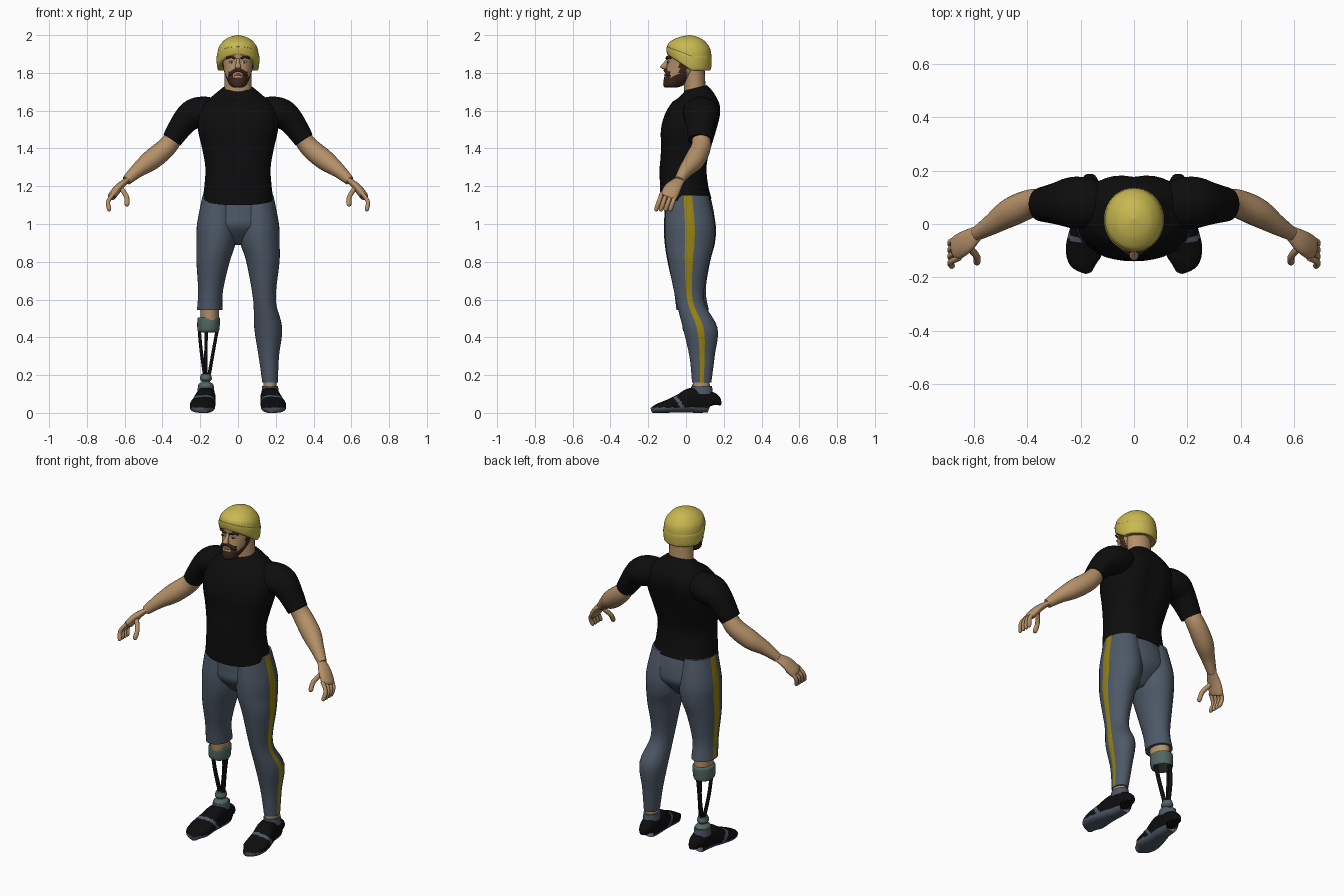
import bpy
import bmesh
import math
from mathutils import Vector

default_cube = bpy.data.objects.get("Cube")
if default_cube:
    bpy.data.objects.remove(default_cube, do_unlink=True)


def material(name, red, green, blue):
    mat = bpy.data.materials.new(name)
    mat.use_nodes = True
    color = (red, green, blue, 1)
    mat.diffuse_color = color
    shader = mat.node_tree.nodes["Principled BSDF"]
    shader.inputs["Base Color"].default_value = color
    shader.inputs["Roughness"].default_value = .8
    return mat


skin = material("skin", .46, .28, .14)
hair = material("dark brown hair", .045, .022, .013)
yellow = material("cap yellow", .58, .48, .08)
black = material("black cloth", .004, .004, .004)
slate = material("slate blue", .075, .1, .135)
gold = material("stripe gold", .3, .22, .006)
metal = material("grey green", .085, .135, .12)
white = material("eye white", .5, .47, .42)
lip = material("lip", .25, .1, .07)

ACROSS = (1, 0, 0)
DEPTH = (0, 1, 0)


def smooth_path(points, steps):
    """Catmull-Rom interpolation of centre and radii together."""
    rows = [Vector(p) for p in points]
    result = []
    for i in range(len(rows) - 1):
        before, start, end = rows[max(i - 1, 0)], rows[i], rows[i + 1]
        after = rows[min(i + 2, len(rows) - 1)]
        for k in range(steps):
            t = k / steps
            slope_in, slope_out = (end - before) / 2, (after - start) / 2
            change = end - start
            curve = change * 3 - slope_in * 2 - slope_out
            settle = slope_in + slope_out - change * 2
            result.append(start + slope_in * t + curve * t ** 2 + settle * t ** 3)
    result.append(rows[-1])
    return result


def tube(name, points, mats, aspect=1, ref=None, side=1, segments=24, steps=5, power=2,
         deform=None, rule=None):
    """Skin rings (x, y, z, radius[, second radius]); level unless ref gives the first axis."""
    rows = smooth_path([p if len(p) > 4 else (*p, p[3] * aspect) for p in points], steps)
    centres = [Vector((row[0] * side, row[1], row[2])) for row in rows]
    bm = bmesh.new()
    rings = []
    for i, centre in enumerate(centres):
        u, v = Vector(ACROSS) * side, Vector(DEPTH)
        if ref:
            along = (centres[min(i + 1, len(rows) - 1)] - centres[max(i - 1, 0)]).normalized()
            u = Vector(ref)
            u = (u - along * u.dot(along)).normalized()
            v = along.cross(u)
        ring = []
        for j in range(segments):
            angle = math.tau * j / segments
            c, s = math.cos(angle), math.sin(angle)
            c = math.copysign(abs(c) ** (2 / power), c)
            s = math.copysign(abs(s) ** (2 / power), s)
            co = centre + u * c * rows[i][3] + v * s * rows[i][4]
            if deform:
                deform(co)
            ring.append(bm.verts.new(co))
        rings.append(ring)
    for low, high in zip(rings, rings[1:]):
        for j in range(segments):
            k = (j + 1) % segments
            face = bm.faces.new((low[j], low[k], high[k], high[j]))
            if rule:
                face.material_index = rule(face.calc_center_median(), j)
    for ring in (rings[0], rings[-1]):
        face = bm.faces.new(ring)
        if rule:
            face.material_index = rule(face.calc_center_median(), segments // 2)
    bmesh.ops.recalc_face_normals(bm, faces=bm.faces)
    mesh = bpy.data.meshes.new(name)
    bm.to_mesh(mesh)
    bm.free()
    for mat in mats:
        mesh.materials.append(mat)
    mesh.shade_smooth()
    mesh.set_sharp_from_angle(angle=math.radians(50))
    bpy.context.collection.objects.link(bpy.data.objects.new(name, mesh))


def rod(name, path, radius, mat, side=1, aspect=1):
    """Thin tube along a path, rounded at its far end."""
    last = Vector(path[-1])
    tip = last + (last - Vector(path[-2])).normalized() * radius
    rows = [(*p, radius) for p in path] + [(*tip, radius / 3)]
    tube(name, rows, [mat], aspect, DEPTH, side, segments=10)


# Shirt body with dipped hem, raised back collar, chest and spine grooves
def shape_shirt(co):
    groove = math.exp(-(co.x / .04) ** 2)
    if 1.3 < co.z < 1.68:
        co.y += groove * (.01 if co.y < 0 else -.018) * math.sin((co.z - 1.3) / .38 * math.pi)
    if co.z < 1.2 and co.y < 0:
        co.z += co.y * (1.2 - co.z) * 4
    if co.z > 1.65:
        co.z += (co.y - .05) * min(.25, (co.z - 1.65) * 4)


tube("shirt_body", [
    (0, 0, 1.135, .188), (0, -.01, 1.2, .178), (0, -.015, 1.3, .173), (0, 0, 1.4, .19),
    (0, .015, 1.5, .212), (0, .035, 1.58, .21), (0, .05, 1.64, .18), (0, .055, 1.68, .13),
    (0, .052, 1.72, .08)], [black], .72, segments=40, power=2.3, deform=shape_shirt)

# Trouser seat
tube("trouser_seat", [(0, .01, 1.16, .17), (0, .02, 1.05, .19), (0, .02, .98, .18),
                      (0, .02, .89, .06)], [slate], .68, segments=32)


# Trouser legs with an outer side stripe; the right one ends below the knee
def stripe(centre, j):
    return 1 if j in (0, 31) else 0


thigh = [(.098, .01, 1.15, .09), (.11, .02, 1, .107), (.116, .02, .9, .104), (.132, .015, .8, .088)]
shin = [(.14, .02, .6, .06), (.16, .075, .45, .074), (.163, .085, .3, .054), (.17, .083, .16, .041)]
cuff = [(.145, .02, .65, .066), (.15, .035, .545, .067)]
tube("left_trouser_leg", thigh + shin, [slate, gold], 1.24, segments=32, rule=stripe)
tube("right_trouser_leg", thigh + cuff, [slate, gold], 1.28, side=-1, segments=32, rule=stripe)
tube("left_ankle", [(.17, .08, .1, .034), (.17, .08, .18, .034)], [skin], 1.3)

# Artificial lower right leg: stump, socket, three struts and ankle joint
tube("right_stump", [(.15, .045, .48, .048), (.15, .04, .57, .05)], [skin], 1.3, side=-1)
tube("socket", [(.157, .055, .425, .05), (.157, .05, .44, .058), (.155, .05, .495, .06),
                (.155, .05, .505, .054)], [metal], 1.15, side=-1)
struts = {"outer_strut": [(.205, .05, .44), (.195, .06, .33), (.175, .08, .19)],
          "inner_strut": [(.11, .05, .44), (.13, .06, .33), (.155, .08, .19)],
          "back_strut": [(.167, .1, .44), (.17, .11, .33), (.17, .09, .19)]}
for name, path in struts.items():
    rod(name, path, .013, black, -1, .7)
tube("ankle_joint", [(.17, .08, .12, .042), (.17, .08, .15, .04), (.17, .08, .165, .022),
                     (.17, .08, .18, .032), (.17, .08, .205, .026)], [metal], 1.15, side=-1)


# Shoes: dark uppers, slate soles, straps and collars
def shoe_color(centre, j):
    strap = abs(centre.y + .06 - (.09 - centre.z) * .7) < .011
    return 1 if centre.z < .028 or strap else 0


# Shoe outline as (x, y, half width, half height), resting on the ground
shoe_outline = [(.166, .142, .02, .04), (.166, .13, .042, .056), (.17, .04, .052, .067),
                (.182, -.03, .06, .05), (.188, -.09, .067, .036), (.184, -.14, .058, .026),
                (.17, -.18, .015, .015)]
shoe_rings = [(x, y, height, width, height) for x, y, width, height in shoe_outline]

for side, label in ((1, "left"), (-1, "right")):
    tube(label + "_shoe", shoe_rings, [black, slate], ref=ACROSS, side=side, segments=40,
         steps=10, power=2.7, rule=shoe_color)
    tube(label + "_shoe_collar", [(.17, .083, .1, .046), (.17, .083, .143, .042)], [slate],
         1.3, side=side)

    # Sleeves, bare arms and hands
    tube(label + "_sleeve", [
        (.13, .075, 1.6, .08), (.175, .078, 1.595, .095), (.235, .08, 1.58, .096),
        (.285, .077, 1.54, .08), (.35, .073, 1.445, .063)], [black], .85, DEPTH, side, 28)
    tube(label + "_arm", [
        (.32, .075, 1.49, .044), (.375, .08, 1.41, .052), (.46, .045, 1.338, .054),
        (.53, 0, 1.285, .039), (.59, -.037, 1.23, .026)], [skin], 1, DEPTH, side)
    tube(label + "_palm", [
        (.57, -.025, 1.247, .025), (.59, -.037, 1.23, .03), (.63, -.067, 1.195, .044),
        (.665, -.09, 1.15, .046), (.67, -.095, 1.14, .03)], [skin], .48, DEPTH, side)
    for i in range(4):
        y = -.052 - .025 * i
        rod(f"{label}_finger_{i + 1}", [(.655, y, 1.165), (.687, y - .016, 1.12),
                                        (.682, y - .03, 1.078)], .0115, skin, side)
    rod(label + "_thumb", [(.62, -.085, 1.19), (.59, -.12, 1.145), (.588, -.143, 1.105)],
        .013, skin, side)

    # Eyes, brows and moustache halves
    tube(label + "_eye", [(.033, -.09, 1.858, .014), (.033, -.099, 1.858, .013)],
         [white], .5, ACROSS, side)
    tube(label + "_pupil", [(.033, -.095, 1.858, .006), (.033, -.101, 1.858, .005)],
         [hair], 1, ACROSS, side)
    rod(label + "_brow", [(.014, -.102, 1.876), (.036, -.099, 1.884), (.058, -.083, 1.88)],
        .006, hair, side)
    rod(label + "_moustache", [(0, -.11, 1.815), (.02, -.108, 1.81), (.042, -.092, 1.793)],
        .009, hair, side)


# Neck and head; the beard runs from the chin along the jaw
def beard(centre, j):
    x, y, z = abs(centre.x), centre.y, centre.z
    chin = z < 1.774 and y < .01
    corners = .028 < x < .05 and z < 1.81 and y < -.05
    jaw = -.035 < y < .005 and z < 1.87 and x > .03
    lower = z < 1.79 + (y + .05) / 2 and x > .045 and y < 0
    return 1 if chin or corners or jaw or lower else 0


tube("neck", [(0, .055, 1.66, .08), (0, .047, 1.72, .072), (0, .04, 1.85, .072)], [skin], .8)
tube("head", [(0, -.08, 1.722, .024), (0, -.066, 1.735, .043), (0, -.04, 1.77, .061),
              (0, -.007, 1.82, .077), (0, .012, 1.87, .086), (0, .015, 1.92, .086),
              (0, .015, 1.96, .055)], [skin, hair], 1.26, segments=48, steps=8, rule=beard)
tube("nose", [(0, -.092, 1.875, .008), (0, -.11, 1.85, .011), (0, -.117, 1.832, .017),
              (0, -.112, 1.82, .011)], [skin], 1.15)
rod("mouth", [(-.02, -.106, 1.789), (0, -.11, 1.79), (.02, -.106, 1.789)], .006, lip)


# Knitted cap with turned-up band, raised over the forehead
def lift_front(co):
    co.z += max(0, .03 - co.y) * max(0, 2 - co.z) * 3.5


tube("cap_crown", [(0, .015, 1.83, .107), (0, .017, 1.88, .11), (0, .018, 1.93, .102),
                   (0, .018, 1.97, .074), (0, .018, 1.99, .042), (0, .018, 2, .004)],
     [yellow], 1.07, segments=40, deform=lift_front)
tube("cap_band", [(0, .016, 1.812, .104), (0, .016, 1.822, .11), (0, .016, 1.85, .113),
                  (0, .016, 1.88, .113), (0, .016, 1.888, .109)],
     [yellow], 1.06, segments=40, deform=lift_front)
